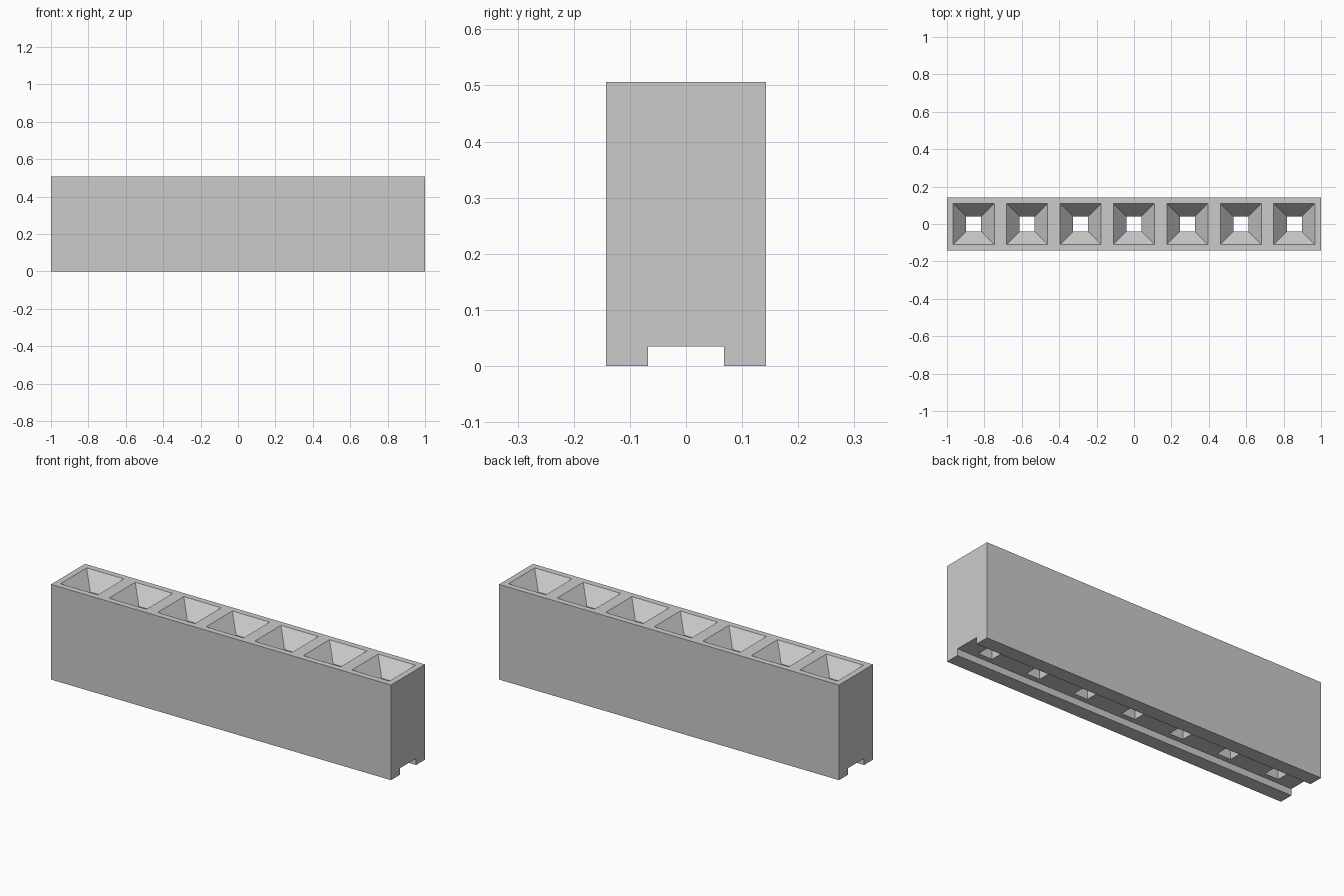
import bpy
import bmesh

cube = bpy.data.objects.get("Cube")
if cube:
    bpy.data.objects.remove(cube, do_unlink=True)

CELLS = 7
PITCH = 2 / CELLS
HALF_DEPTH = PITCH / 2
HEIGHT = 0.506
SLOT_HALF, SLOT_HEIGHT = 0.068, 0.035
MOUTH, HOLE = 0.11, 0.04      # half widths of each funnel
FUNNEL_DEPTH = 0.083

grey = bpy.data.materials.new("light grey")
grey.use_nodes = True
colour = (0.6, 0.6, 0.6, 1)
grey.diffuse_color = colour
grey.node_tree.nodes["Principled BSDF"].inputs["Base Color"].default_value = colour


def make_object(name, bm):
    bmesh.ops.recalc_face_normals(bm, faces=bm.faces)
    mesh = bpy.data.meshes.new(name)
    bm.to_mesh(mesh)
    bm.free()
    mesh.materials.append(grey)
    obj = bpy.data.objects.new(name, mesh)
    bpy.context.collection.objects.link(obj)
    return obj


def add_funnel(bm, x):
    """Closed square funnel and shaft, built from stacked rings."""
    levels = [(-0.1, HOLE), (HEIGHT - FUNNEL_DEPTH, HOLE),
              (HEIGHT, MOUTH), (HEIGHT + 0.1, MOUTH)]
    rings = [[bm.verts.new((x + sx * r, sy * r, z))
              for sx, sy in ((-1, -1), (1, -1), (1, 1), (-1, 1))]
             for z, r in levels]
    for low, high in zip(rings, rings[1:]):
        for i in range(4):
            j = (i + 1) % 4
            bm.faces.new((low[i], low[j], high[j], high[i]))
    bm.faces.new(rings[0])
    bm.faces.new(rings[-1])


# Block body: end profile with the bottom slot, extruded lengthwise
half = [(SLOT_HALF, SLOT_HEIGHT), (SLOT_HALF, 0), (HALF_DEPTH, 0), (HALF_DEPTH, HEIGHT)]
profile = half + [(-y, z) for y, z in reversed(half)]
bm = bmesh.new()
end = bm.faces.new([bm.verts.new((-1, y, z)) for y, z in profile])
extruded = bmesh.ops.extrude_face_region(bm, geom=[end])["geom"]
bmesh.ops.translate(bm, vec=(2, 0, 0),
                    verts=[v for v in extruded if isinstance(v, bmesh.types.BMVert)])
block = make_object("slotted_block", bm)

# Row of funnel cutters
bm = bmesh.new()
for i in range(CELLS):
    add_funnel(bm, (i - (CELLS - 1) / 2) * PITCH)
cutter = make_object("funnel_cutters", bm)
cutter.hide_render = True

# Cut the funnels and remove the helper
cut = block.modifiers.new("funnels", "BOOLEAN")
cut.operation = "DIFFERENCE"
cut.solver = "EXACT"
cut.object = cutter
bpy.context.view_layer.objects.active = block
bpy.ops.object.modifier_apply(modifier=cut.name)
bpy.data.objects.remove(cutter, do_unlink=True)
